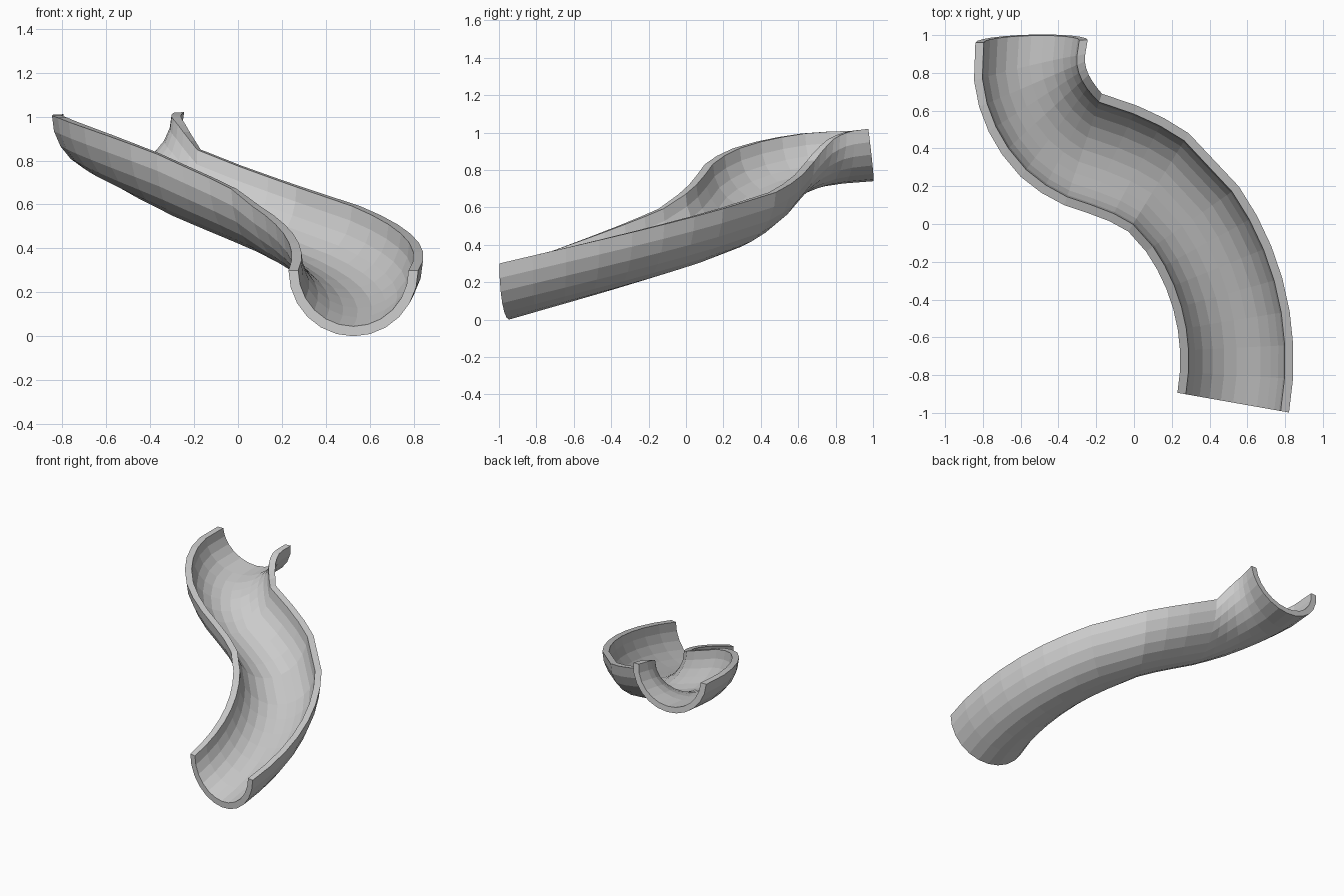
import bpy, bmesh, math
from mathutils import Vector

if "Cube" in bpy.data.objects:
    bpy.data.objects.remove(bpy.data.objects["Cube"])

WALL = 0.15      # wall thickness as a share of the channel radius
SEGS = 12        # facets around the half pipe

# Stations: (left rim, right rim, depth, lean of the bottom along the run)
stations = []

# Lower bend: concentric arcs rising steadily
for i in range(8):
    deg = -10 + i * 45 / 7
    c, s = math.cos(math.radians(deg)), math.sin(math.radians(deg))
    z = 0.30 + 0.0065 * (deg + 10)
    rim = lambda r: Vector((-0.755 + r * c, -0.72 + r * s, z))
    stations.append((rim(1.0), rim(1.6), 0.30, 0))

# Upper bend: turns the other way and flattens out at the top
for l, r, depth, lean in [
    ((-0.03, -0.04, 0.67), (0.29, 0.48, 0.68), 0.30, 0),
    ((-0.13, 0.015, 0.72), (0.16, 0.56, 0.725), 0.30, 0),
    ((-0.25, 0.06, 0.775), (0.02, 0.625, 0.775), 0.30, 0),
    ((-0.37, 0.10, 0.83), (-0.17, 0.69, 0.85), 0.30, 0),
    ((-0.49, 0.165, 0.875), (-0.195, 0.72, 0.89), 0.30, 0),
    ((-0.60, 0.25, 0.915), (-0.22, 0.755, 0.93), 0.30, 0),
    ((-0.70, 0.37, 0.95), (-0.24, 0.79, 0.965), 0.295, 0),
    ((-0.77, 0.49, 0.975), (-0.253, 0.825, 0.985), 0.29, 0),
    ((-0.82, 0.62, 0.995), (-0.26, 0.86, 1.0), 0.285, 0),
    ((-0.847, 0.76, 1.005), (-0.258, 0.90, 1.01), 0.28, 0.01),
    ((-0.84, 0.96, 1.01), (-0.245, 0.975, 1.02), 0.275, 0.035),
]:
    stations.append((Vector(l), Vector(r), depth, lean))


def section(left, right, depth, lean):
    """Closed half-ring: outer arc left to right, inner arc back."""
    mid, half = (left + right) / 2, (right - left) / 2
    ahead = Vector((-half.y, half.x, 0)).normalized()
    drop = Vector((0, 0, -depth)) + ahead * lean
    arc = [-half * math.cos(math.pi * k / SEGS) + drop * math.sin(math.pi * k / SEGS)
           for k in range(SEGS + 1)]
    return [mid + p for p in arc] + [mid + p * (1 - WALL) for p in reversed(arc)]


# Slide channel
bm = bmesh.new()
rings = [[bm.verts.new(p) for p in section(*st)] for st in stations]
n = len(rings[0])
for a, b in zip(rings, rings[1:]):
    for k in range(n):
        j = (k + 1) % n
        bm.faces.new((a[k], a[j], b[j], b[k]))

# End faces of the wall
for ring in (rings[0], rings[-1]):
    for k in range(SEGS):
        bm.faces.new((ring[k], ring[k + 1], ring[n - 2 - k], ring[n - 1 - k]))
bmesh.ops.recalc_face_normals(bm, faces=bm.faces)

mesh = bpy.data.meshes.new("slide_channel")
bm.to_mesh(mesh)
bm.free()
grey = bpy.data.materials.new("light grey")
grey.diffuse_color = (0.6, 0.6, 0.6, 1)
grey.use_nodes = True
grey.node_tree.nodes["Principled BSDF"].inputs["Base Color"].default_value = grey.diffuse_color
mesh.materials.append(grey)
slide = bpy.data.objects.new("slide_channel", mesh)
bpy.context.collection.objects.link(slide)
